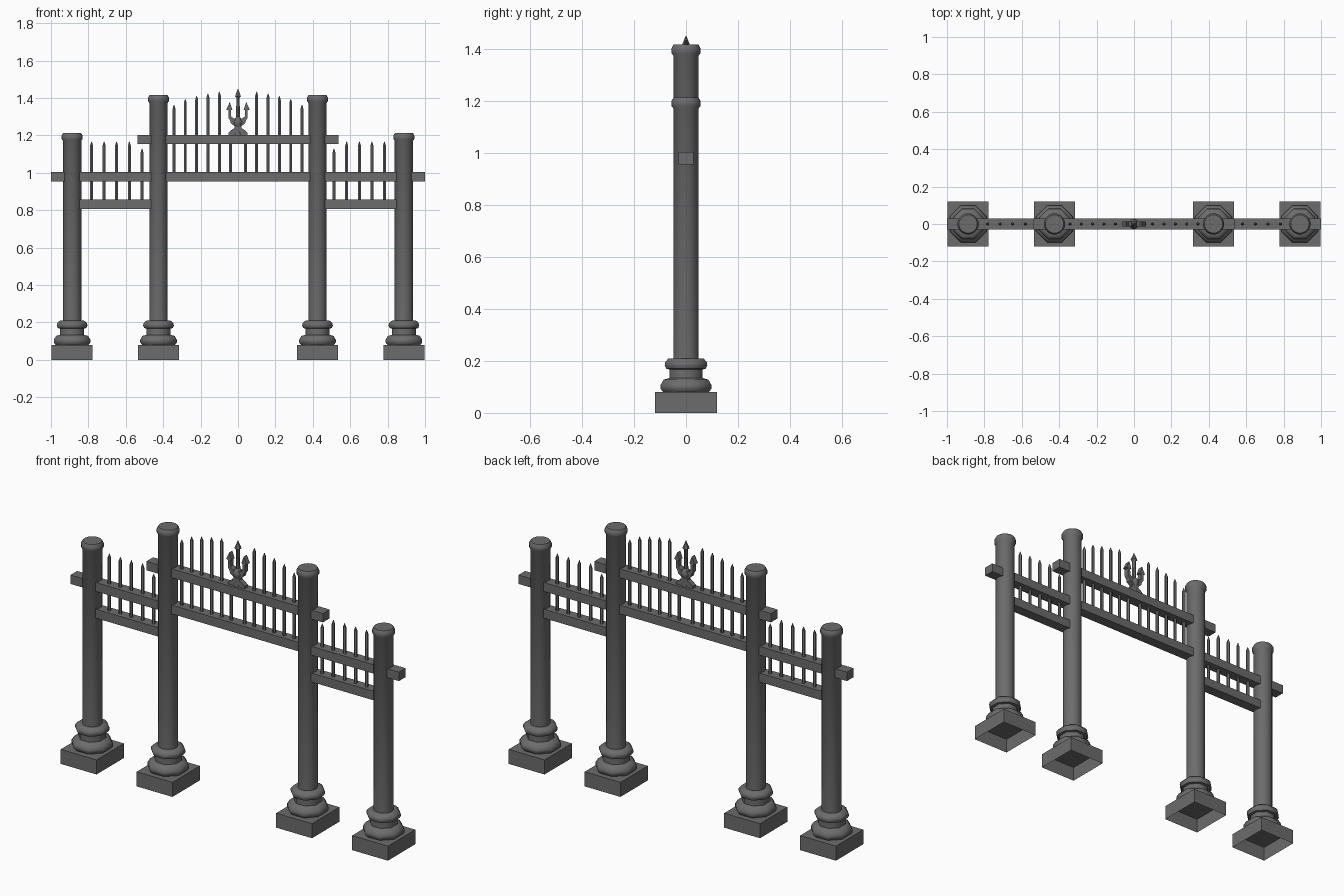
import bpy, bmesh, math

if "Cube" in bpy.data.objects:
    bpy.data.objects.remove(bpy.data.objects["Cube"])

iron = bpy.data.materials.new("dark_iron")
iron.diffuse_color = (.15, .15, .15, 1)
iron.use_nodes = True
iron.node_tree.nodes["Principled BSDF"].inputs["Base Color"].default_value = iron.diffuse_color


def finish(name, bm, smooth=False):
    me = bpy.data.meshes.new(name)
    bm.to_mesh(me)
    bm.free()
    me.materials.append(iron)
    ob = bpy.data.objects.new(name, me)
    bpy.context.collection.objects.link(ob)
    if smooth:
        bpy.context.view_layer.objects.active = ob
        ob.select_set(True)
        bpy.ops.object.shade_smooth_by_angle(angle=math.radians(50))
        ob.select_set(False)
    return ob


def box(name, x0, x1, y, z0, z1, open_bottom=False):
    bm = bmesh.new()
    bmesh.ops.create_cube(bm, size=1)
    for v in bm.verts:
        v.co = ((x0 + x1) / 2 + v.co.x * (x1 - x0), v.co.y * 2 * y,
                (z0 + z1) / 2 + v.co.z * (z1 - z0))
    if open_bottom:
        low = [f for f in bm.faces if all(v.co.z < z0 + 1e-4 for v in f.verts)]
        bmesh.ops.delete(bm, geom=low, context='FACES_ONLY')
    return finish(name, bm)


def lathe(name, x, profile, sides, smooth=True):
    """Turned part; radii are measured to the flats."""
    bm = bmesh.new()
    k = 1 / math.cos(math.pi / sides)
    rings = []
    for r, z in profile:
        rings.append([bm.verts.new((x + r * k * math.cos((i + .5) * math.tau / sides),
                                    r * k * math.sin((i + .5) * math.tau / sides), z))
                      for i in range(sides)])
    for a, b in zip(rings, rings[1:]):
        for i in range(sides):
            j = (i + 1) % sides
            bm.faces.new((a[i], a[j], b[j], b[i]))
    bm.faces.new(rings[0][::-1])
    bm.faces.new(rings[-1])
    return finish(name, bm, smooth)


def slab(name, half, thick):
    """Flat symmetric ornament from its right-hand outline."""
    pts = half + [(-x, z) for x, z in reversed(half) if x > 0]
    bm = bmesh.new()
    f = bm.faces.new([bm.verts.new((x, -thick, z)) for x, z in pts])
    ext = bmesh.ops.extrude_face_region(bm, geom=[f])
    for v in ext['geom']:
        if isinstance(v, bmesh.types.BMVert):
            v.co.y = thick
    bmesh.ops.recalc_face_normals(bm, faces=bm.faces)
    bmesh.ops.triangulate(bm, faces=[f for f in bm.faces if len(f.verts) > 4])
    return finish(name, bm)


# Columns: open plinth, octagonal base mouldings, turned shaft with capital
for x, top in ((-.887, 1.213), (-.425, 1.416), (.425, 1.416), (.887, 1.213)):
    box("plinth", x - .109, x + .109, .119, 0, .08, open_bottom=True)
    lathe("column_base", x, [(.088, .08), (.098, .093), (.098, .107), (.086, .128), (.064, .134),
                             (.064, .167), (.076, .17), (.082, .183), (.08, .195),
                             (.068, .209), (.049, .21)], 8)
    lathe("column_shaft", x, [(.049, .2), (.049, top - .042), (.056, top - .032),
                              (.056, top - .014), (.048, top)], 16)

# Horizontal rails
box("main_rail", -1, 1, .029, .955, 1.004)
box("upper_rail", -.537, .537, .029, 1.154, 1.203)
for s in (-1, 1):
    a, b = sorted((s * .425, s * .887))
    box("lower_rail", a, b, .029, .808, .857)


# Pointed bars
def bar(x, z0, z1):
    lathe("pointed_bar", x, [(.0078, z0), (.0078, z1 - .022), (.001, z1)], 6)


for s in (-1, 1):
    for x, top in ((.342, 1.364), (.282, 1.396), (.221, 1.412), (.161, 1.425), (.1, 1.435)):
        bar(s * x, .98, top)
    lathe("short_bar", s * .04, [(.0078, .98), (.0078, 1.18)], 6)
    for x, top in ((.783, 1.168), (.716, 1.168), (.649, 1.168), (.581, 1.168), (.513, 1.13)):
        bar(s * x, .83, top)

# Three-pronged centre ornament on a small foot
slab("ornament_body", [(.052, 1.2), (.05, 1.215), (.036, 1.228), (.018, 1.24), (.018, 1.25),
                       (.038, 1.264), (.042, 1.28), (.052, 1.295), (.052, 1.335),
                       (.063, 1.338), (.044, 1.378), (.03, 1.338), (.038, 1.335),
                       (.037, 1.302), (.022, 1.29), (0, 1.288)], .014)
lathe("ornament_knot", 0, [(.02, 1.2), (.012, 1.24), (.023, 1.26), (.026, 1.275), (.01, 1.3)], 8)
lathe("ornament_spike", 0, [(.01, 1.28), (.009, 1.402), (.016, 1.408), (.001, 1.45)], 6)
